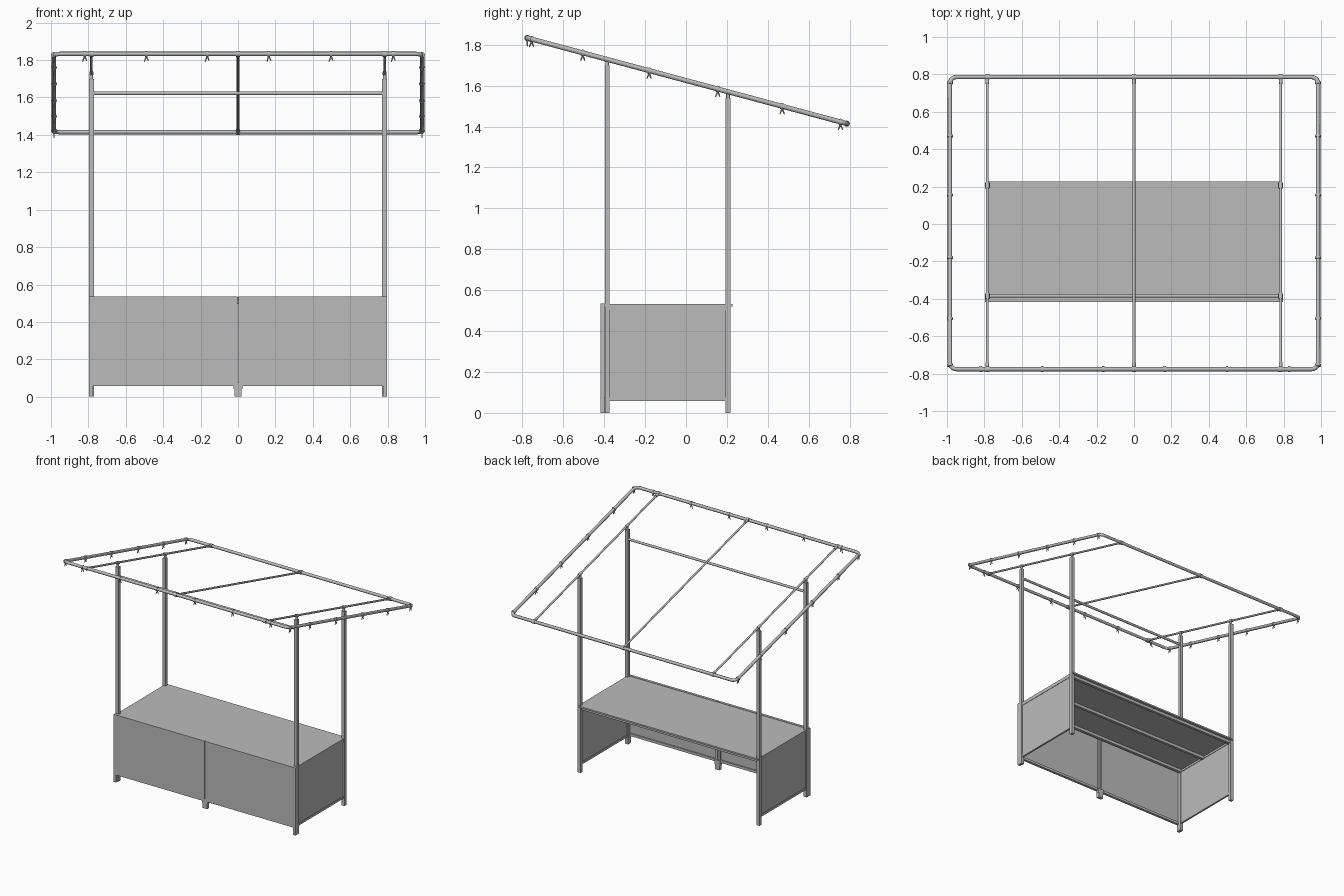
import bpy
import bmesh
import math
from mathutils import Vector

if "Cube" in bpy.data.objects:
    bpy.data.objects.remove(bpy.data.objects["Cube"], do_unlink=True)

grey = bpy.data.materials.new("plain grey")
grey.use_nodes = True
GREY = (0.5, 0.5, 0.5, 1)
grey.diffuse_color = GREY
grey.node_tree.nodes["Principled BSDF"].inputs["Base Color"].default_value = GREY

SLOPE = -0.268
POST_X = 0.784
FRONT_Y, BACK_Y = -0.385, 0.206
EAVE_X, EAVE_FRONT, EAVE_BACK = 0.984, -0.776, 0.786


def roof(x, y, drop=0.0):
    """Point on the tilted canopy plane."""
    return Vector((x, y, 1.625 + SLOPE * y - drop))


def finish(name, bm, smooth=False):
    mesh = bpy.data.meshes.new(name)
    bm.to_mesh(mesh)
    bm.free()
    obj = bpy.data.objects.new(name, mesh)
    bpy.context.collection.objects.link(obj)
    mesh.materials.append(grey)
    if smooth:
        bpy.ops.object.select_all(action='DESELECT')
        obj.select_set(True)
        bpy.context.view_layer.objects.active = obj
        bpy.ops.object.shade_smooth_by_angle(angle=math.radians(50))
    return obj


def box(name, x, y, z):
    """Box from (low, high) pairs on each axis."""
    bm = bmesh.new()
    bmesh.ops.create_cube(bm, size=1)
    for v in bm.verts:
        v.co = [(a + b) / 2 + c * (b - a) for (a, b), c in zip((x, y, z), v.co)]
    return finish(name, bm)


def rod(bm, a, b, radius, sides=10, end_radius=None):
    """Add a round rod from a to b."""
    a, b = Vector(a), Vector(b)
    made = bmesh.ops.create_cone(bm, cap_ends=True, segments=sides, radius1=radius,
                                 radius2=end_radius or radius, depth=(b - a).length)
    turn = (b - a).to_track_quat('Z', 'Y')
    for v in made["verts"]:
        v.co = turn @ v.co + (a + b) / 2


def tube(name, a, b, radius):
    bm = bmesh.new()
    rod(bm, a, b, radius)
    return finish(name, bm, True)


# Canopy: rounded rectangular hoop of tube
R = 0.035
hoop = bpy.data.curves.new("canopy_frame", 'CURVE')
hoop.dimensions = '3D'
hoop.bevel_depth = 0.012
hoop.bevel_resolution = 2
points = []
corners = ((EAVE_X, EAVE_BACK), (-EAVE_X, EAVE_BACK),
           (-EAVE_X, EAVE_FRONT), (EAVE_X, EAVE_FRONT))
for i, (cx, cy) in enumerate(corners):
    ox, oy = cx - math.copysign(R, cx), cy - math.copysign(R, cy)
    for k in range(6):
        ang = (i + k / 5) * math.pi / 2
        points.append(roof(ox + R * math.cos(ang), oy + R * math.sin(ang)))
spline = hoop.splines.new('POLY')
spline.points.add(len(points) - 1)
for p, co in zip(spline.points, points):
    p.co = (*co, 1)
spline.use_cyclic_u = True
temp = bpy.data.objects.new("temp_hoop", hoop)
bpy.context.collection.objects.link(temp)
bpy.context.view_layer.update()
hoop_mesh = bpy.data.meshes.new_from_object(
    temp.evaluated_get(bpy.context.evaluated_depsgraph_get()))
bpy.data.objects.remove(temp, do_unlink=True)
bm = bmesh.new()
bm.from_mesh(hoop_mesh)
bpy.data.meshes.remove(hoop_mesh)
finish("canopy_frame", bm, True)

# Rafters, with a collar gripping the frame at each end
for label, x in (("right", -POST_X), ("middle", 0), ("left", POST_X)):
    tube(label + "_rafter", roof(x, EAVE_FRONT), roof(x, EAVE_BACK), 0.0075)
    bm = bmesh.new()
    for y, inward in ((EAVE_FRONT, 1), (EAVE_BACK, -1)):
        rod(bm, roof(x - 0.011, y), roof(x + 0.011, y), 0.0155)
        rod(bm, roof(x, y), roof(x, y + inward * 0.035), 0.0105)
    finish(label + "_rafter_collars", bm, True)

# Hooks under the front and side tubes
bm = bmesh.new()
spots = [(x, EAVE_FRONT, 1, 0) for x in (-0.82, -0.49, -0.165, 0.165, 0.497, 0.83)]
spots += [(s * EAVE_X, y, 0, 1) for s in (-1, 1)
          for y in (-0.755, -0.505, -0.18, 0.155, 0.47, 0.755)]
for x, y, dx, dy in spots:
    along = Vector((dx, dy, SLOPE * dy))
    top = roof(x, y)
    rod(bm, top - along * 0.006, top + along * 0.006, 0.0155, 8)
    neck = top - Vector((0, 0, 0.018))
    rod(bm, top, neck, 0.006, 6)
    for side, length in ((-1, 0.024), (1, 0.018)):
        tip = neck + along * side * 0.011 - Vector((0, 0, length))
        rod(bm, neck + Vector((0, 0, 0.006)), tip, 0.0045, 6, 0.0025)
finish("canopy_hooks", bm, True)

# Posts, each with a slimmer stub and a clamp on the rafter
for side, s in (("right", -1), ("left", 1)):
    x = s * POST_X
    for row, y in (("front", FRONT_Y), ("back", BACK_Y)):
        name = f"{row}_{side}_post"
        crown = roof(x, y)
        top = crown.z - 0.03
        box(name, (x - 0.013, x + 0.013), (y - 0.012, y + 0.012), (0, top))
        bm = bmesh.new()
        rod(bm, (x, y, top - 0.01), crown, 0.0095)
        along = Vector((0, 0.016, 0.016 * SLOPE))
        rod(bm, crown - along, crown + along, 0.0115)
        finish(name + "_clamp", bm, True)
tube("front_cross_bar", (-POST_X, FRONT_Y, 1.622), (POST_X, FRONT_Y, 1.622), 0.0095)

# Counter top and the rails under it
box("counter_top", (-0.79, 0.79), (-0.398, 0.228), (0.52, 0.532))
for name, y in (("front", -0.375), ("middle", -0.112), ("back", 0.198)):
    box(name + "_counter_rail", (-0.775, 0.775), (y - 0.011, y + 0.011), (0.497, 0.52))

# Front panels, split in the middle, with thin frames on the inside
for side, s in (("right", -1), ("left", 1)):
    def span(a, b):
        return tuple(sorted((s * a, s * b)))
    box(side + "_front_panel", span(0.0015, 0.797), (-0.418, -0.408), (0.058, 0.535))
    box(side + "_front_panel_sill", span(0.0015, 0.797), (-0.408, -0.398), (0.058, 0.078))
    box(side + "_front_panel_head", span(0.0015, 0.797), (-0.408, -0.398), (0.515, 0.535))
    box(side + "_front_panel_stile", span(0.0015, 0.02), (-0.408, -0.398), (0.078, 0.515))
    box(side + "_front_leg", span(0.775, 0.797), (-0.418, -0.398), (0, 0.515))
    # Side panels between the posts
    box(side + "_side_panel", span(0.779, 0.787), (FRONT_Y, BACK_Y), (0.058, 0.522))
    for name, z in (("sill", 0.058), ("head", 0.504)):
        box(f"{side}_side_panel_{name}", span(0.775, 0.79), (FRONT_Y, BACK_Y), (z, z + 0.018))

# Middle foot with a narrower sole
box("middle_foot_bracket", (-0.024, 0.024), (-0.415, -0.390), (0.04, 0.075))
box("middle_foot", (-0.02, 0.02), (-0.415, -0.390), (0, 0.04))
